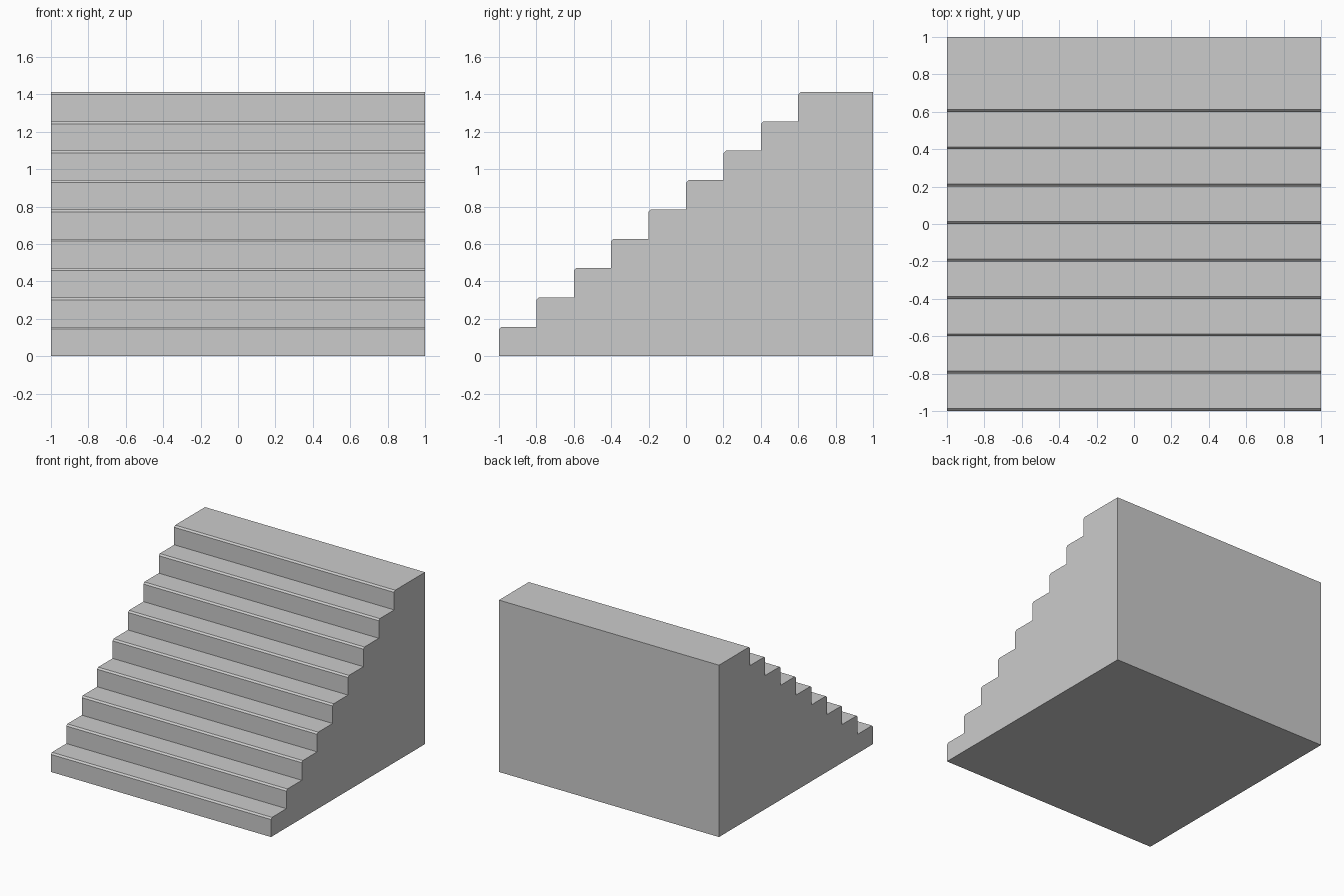
import bpy
import bmesh

if "Cube" in bpy.data.objects:
    bpy.data.objects.remove(bpy.data.objects["Cube"])

STEPS = 9
TREAD = 0.2
RISE = 1.412 / STEPS
NOSE = 0.013  # chamfer on each step's front edge

# Side profile (y, z): bottom front, chamfered steps, then down the back
profile = [(-1.0, 0.0)]
for i in range(STEPS):
    y, top = -1 + i * TREAD, (i + 1) * RISE
    if i:
        profile.append((y, i * RISE))
    profile += [(y, top - NOSE), (y + NOSE, top)]
profile += [(1.0, STEPS * RISE), (1.0, 0.0)]

# Solid staircase: extrude the profile across the width
bm = bmesh.new()
side = bm.faces.new([bm.verts.new((-1, y, z)) for y, z in profile])
ext = bmesh.ops.extrude_face_region(bm, geom=[side], use_keep_orig=True)
verts = [g for g in ext["geom"] if isinstance(g, bmesh.types.BMVert)]
bmesh.ops.translate(bm, verts=verts, vec=(2, 0, 0))
bmesh.ops.recalc_face_normals(bm, faces=bm.faces)

mesh = bpy.data.meshes.new("staircase")
bm.to_mesh(mesh)
bm.free()
stairs = bpy.data.objects.new("staircase", mesh)
bpy.context.collection.objects.link(stairs)
